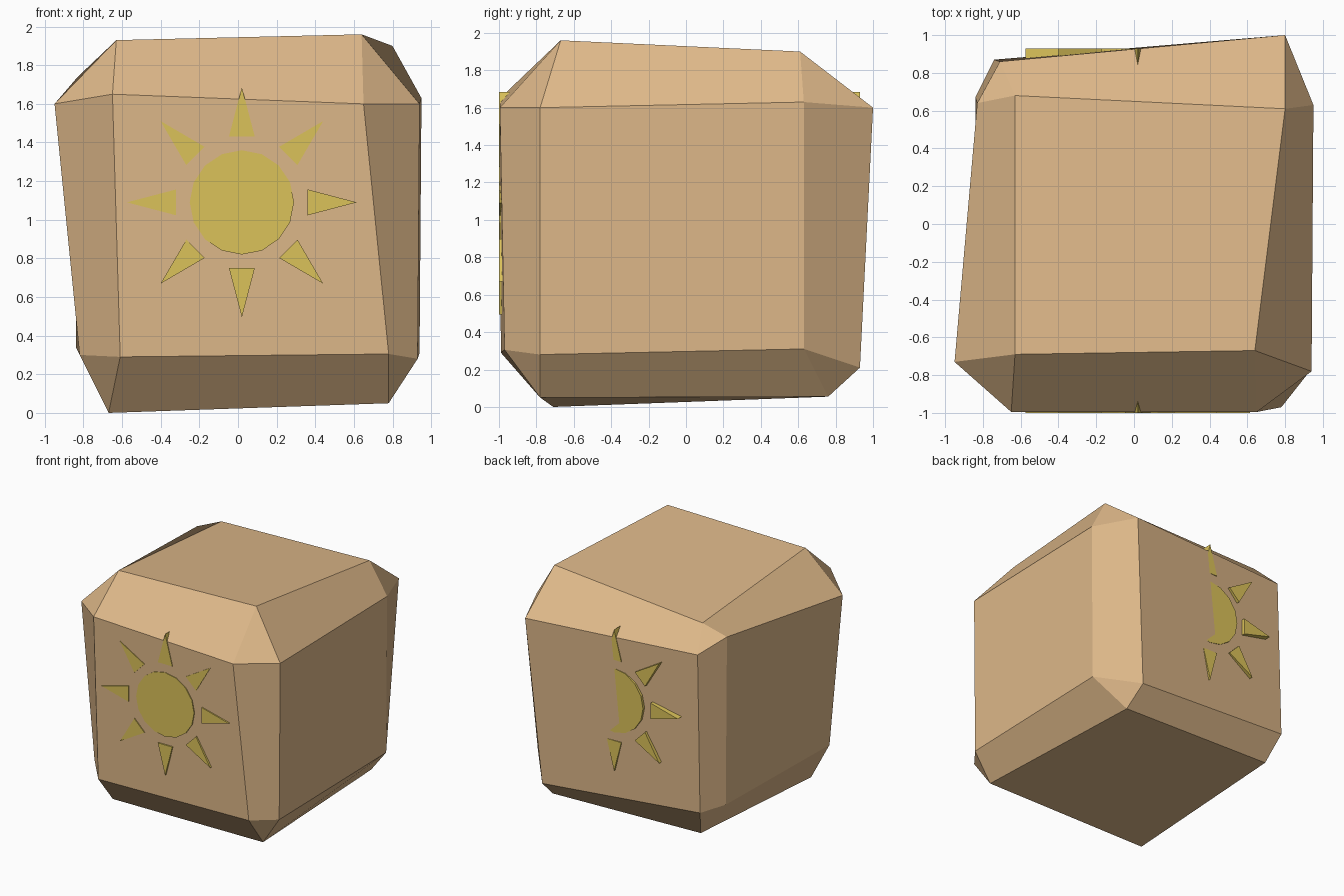
import bpy
import bmesh
from math import sin, cos, tau
from itertools import product

default_cube = bpy.data.objects.get("Cube")
if default_cube:
    bpy.data.objects.remove(default_cube)


def make_material(name, rgb):
    mat = bpy.data.materials.new(name)
    mat.use_nodes = True
    color = (*rgb, 1.0)
    mat.diffuse_color = color
    bsdf = mat.node_tree.nodes["Principled BSDF"]
    bsdf.inputs["Base Color"].default_value = color
    bsdf.inputs["Roughness"].default_value = 0.8
    return mat


def finish(bm, name, mat):
    bmesh.ops.recalc_face_normals(bm, faces=bm.faces[:])
    mesh = bpy.data.meshes.new(name)
    bm.to_mesh(mesh)
    bm.free()
    mesh.materials.append(mat)
    obj = bpy.data.objects.new(name, mesh)
    bpy.context.collection.objects.link(obj)
    return obj


sandstone = make_material("sandstone tan", (0.73, 0.479, 0.25))
gold = make_material("sun gold", (0.71, 0.54, 0.102))

# Each rough corner of the block (x, y, z signs) is cut into a triangle:
# one point on the side face, one on the front/back face, one on the top/bottom face
corners = {
    (-1, -1, -1): ((-0.82, -0.74, 0.30), (-0.61, -0.99, 0.29), (-0.67, -0.71, 0.0)),
    (1, -1, -1): ((0.93, -0.78, 0.28), (0.78, -0.97, 0.305), (0.78, -0.78, 0.05)),
    (-1, 1, -1): ((-0.84, 0.67, 0.34), (-0.74, 0.87, 0.32), (-0.67, 0.76, 0.09)),
    (1, 1, -1): ((0.94, 0.63, 0.31), (0.69, 0.93, 0.21), (0.71, 0.76, 0.055)),
    (-1, -1, 1): ((-0.95, -0.73, 1.60), (-0.65, -0.995, 1.65), (-0.63, -0.69, 1.93)),
    (1, -1, 1): ((0.94, -0.78, 1.60), (0.65, -0.995, 1.60), (0.64, -0.67, 1.96)),
    (-1, 1, 1): ((-0.83, 0.64, 1.74), (-0.71, 0.86, 1.64), (-0.63, 0.68, 1.82)),
    (1, 1, 1): ((0.95, 0.63, 1.63), (0.80, 1.0, 1.60), (0.80, 0.61, 1.90)),
}

# Stone block: corner triangles, six main faces and twelve bevel strips
bm = bmesh.new()
verts = {key: [bm.verts.new(p) for p in pts] for key, pts in corners.items()}


def corner(axis, s, other, t, third, u):
    key = [0, 0, 0]
    key[axis], key[other], key[third] = s, t, u
    return verts[tuple(key)]


for trio in verts.values():
    bm.faces.new(trio)
for axis in range(3):
    b, c = (axis + 1) % 3, (axis + 2) % 3
    for s in (-1, 1):
        ring = ((-1, -1), (1, -1), (1, 1), (-1, 1))
        bm.faces.new([corner(axis, s, b, t, c, u)[axis] for t, u in ring])
    for t, u in product((-1, 1), repeat=2):
        low, high = corner(axis, -1, b, t, c, u), corner(axis, 1, b, t, c, u)
        bm.faces.new((low[b], high[b], high[c], low[c]))
finish(bm, "stone_block", sandstone)

# Sun emblem, running straight through the block
SUN_X, SUN_Z = 0.02, 1.09
FRONT_Y, BACK_Y = -1.0, 0.93


def prism(name, outline):
    bm = bmesh.new()
    face = bm.faces.new([bm.verts.new((SUN_X + x, FRONT_Y, SUN_Z + z)) for x, z in outline])
    back = bmesh.ops.extrude_face_region(bm, geom=[face], use_keep_orig=True)
    moved = [v for v in back["geom"] if isinstance(v, bmesh.types.BMVert)]
    bmesh.ops.translate(bm, verts=moved, vec=(0, BACK_Y - FRONT_Y, 0))
    return finish(bm, name, gold)


def turn(r, w, a):
    return r * cos(a) - w * sin(a), r * sin(a) + w * cos(a)


prism("sun_disc", [turn(0.27, 0, tau * i / 16) for i in range(16)])
for i in range(8):
    angle = tau * i / 8
    prism(f"sun_ray_{i + 1}",
          [turn(r, w, angle) for r, w in ((0.34, -0.067), (0.595, 0), (0.34, 0.067))])
